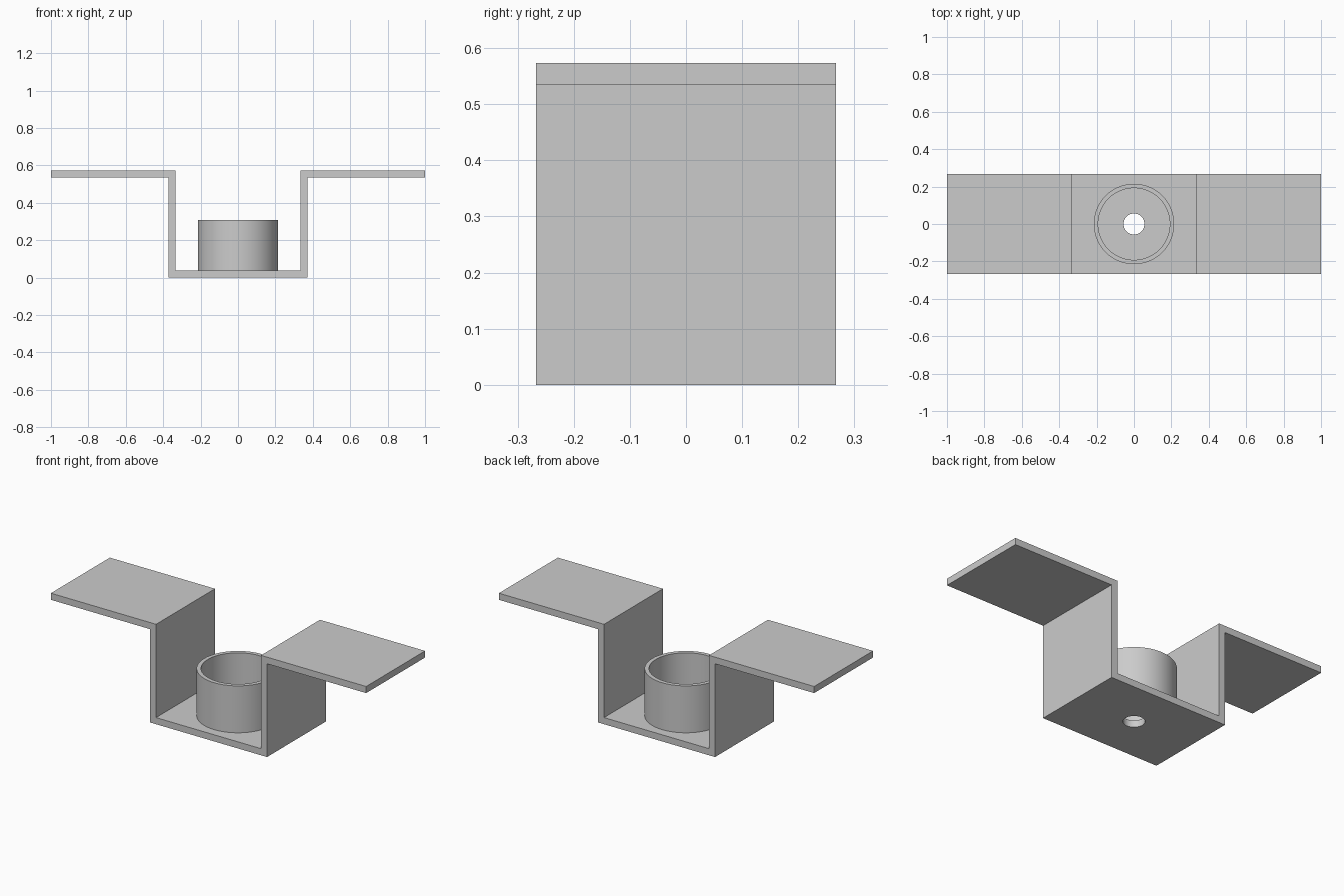
import bpy, bmesh, math

if "Cube" in bpy.data.objects:
    bpy.data.objects.remove(bpy.data.objects["Cube"], do_unlink=True)

# Main dimensions
DEPTH = 0.534        # bracket width along y
HEIGHT = 0.573
SHEET = 0.038        # sheet thickness
WALL_OUT = 0.371     # outer face of the channel walls
WALL_IN = WALL_OUT - SHEET
CUP_OUT, CUP_IN, CUP_TOP = 0.215, 0.192, 0.307
HOLE = 0.056

metal = bpy.data.materials.new("light grey metal")
metal.use_nodes = True
grey = (0.6, 0.6, 0.6, 1)
metal.diffuse_color = grey
metal.node_tree.nodes["Principled BSDF"].inputs["Base Color"].default_value = grey


def add_object(name, bm):
    bmesh.ops.recalc_face_normals(bm, faces=bm.faces)
    mesh = bpy.data.meshes.new(name)
    bm.to_mesh(mesh)
    bm.free()
    mesh.materials.append(metal)
    obj = bpy.data.objects.new(name, mesh)
    bpy.context.collection.objects.link(obj)
    return obj


def activate(obj):
    bpy.ops.object.select_all(action="DESELECT")
    obj.select_set(True)
    bpy.context.view_layer.objects.active = obj


# Hat-shaped bracket: mirrored half profile extruded along y
half = [(WALL_OUT, 0), (WALL_OUT, HEIGHT - SHEET), (1, HEIGHT - SHEET),
        (1, HEIGHT), (WALL_IN, HEIGHT), (WALL_IN, SHEET)]
profile = half + [(-x, z) for x, z in reversed(half)]
bm = bmesh.new()
face = bm.faces.new([bm.verts.new((x, -DEPTH / 2, z)) for x, z in profile])
ext = bmesh.ops.extrude_face_region(bm, geom=[face])
moved = [v for v in ext["geom"] if isinstance(v, bmesh.types.BMVert)]
bmesh.ops.translate(bm, verts=moved, vec=(0, DEPTH, 0))
bracket = add_object("bracket", bm)

# Screw hole through the channel floor
bpy.ops.mesh.primitive_cylinder_add(vertices=64, radius=HOLE, depth=SHEET * 4)
cutter = bpy.context.object
cutter.name = "hole_cutter"
cutter.hide_render = True
cut = bracket.modifiers.new("screw hole", "BOOLEAN")
cut.operation = "DIFFERENCE"
cut.solver = "EXACT"
cut.object = cutter
activate(bracket)
bpy.ops.object.modifier_apply(modifier=cut.name)
bpy.data.objects.remove(cutter, do_unlink=True)
bpy.ops.object.shade_smooth_by_angle(angle=math.radians(30))

# Round cup: rectangular wall section spun about z
bm = bmesh.new()
section = [(CUP_IN, SHEET), (CUP_OUT, SHEET), (CUP_OUT, CUP_TOP), (CUP_IN, CUP_TOP)]
ring = [bm.verts.new((r, 0, z)) for r, z in section]
edges = [bm.edges.new((ring[i], ring[(i + 1) % 4])) for i in range(4)]
bmesh.ops.spin(bm, geom=ring + edges, cent=(0, 0, 0), axis=(0, 0, 1),
               angle=math.tau, steps=96, use_merge=True)
bmesh.ops.remove_doubles(bm, verts=bm.verts, dist=0.0001)
cup = add_object("cup", bm)
activate(cup)
bpy.ops.object.shade_smooth_by_angle(angle=math.radians(30))
